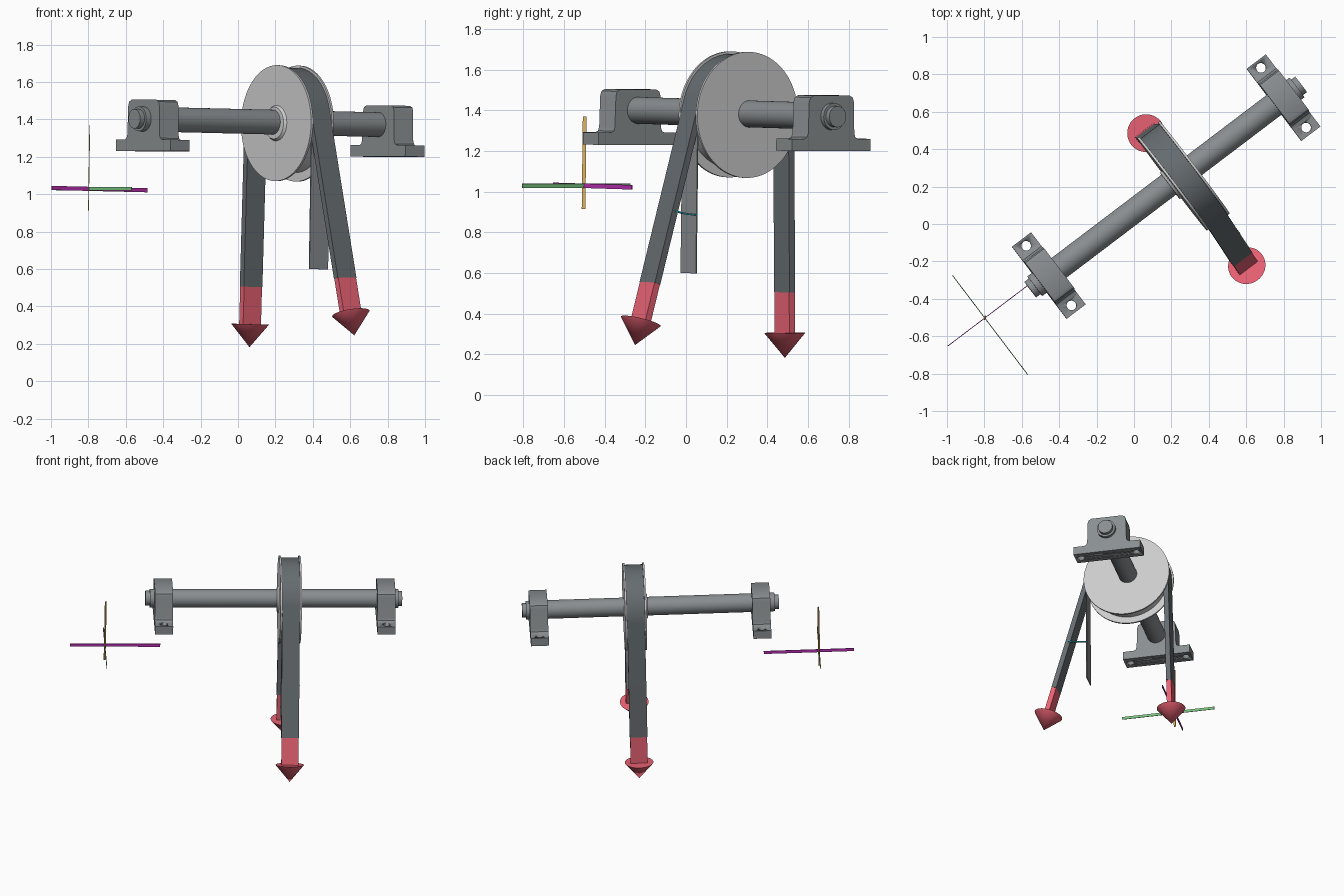
import bpy, bmesh
from math import sin, cos, radians, pi
from mathutils import Matrix, Vector

if "Cube" in bpy.data.objects:
    bpy.data.objects.remove(bpy.data.objects["Cube"])

# Local frame: x along the shaft, -y towards the slanted belt side (v), z up
FRAME = (Matrix.Translation((0.264, 0.257, 1.379))
         @ Matrix.Rotation(radians(37.16), 4, 'Z') @ Matrix.Rotation(radians(1.1), 4, 'Y'))


def material(name, rgb):
    m = bpy.data.materials.new(name)
    m.diffuse_color = (*rgb, 1)
    m.use_nodes = True
    m.node_tree.nodes["Principled BSDF"].inputs["Base Color"].default_value = m.diffuse_color
    return m


RED = material("force_red", (0.80, 0.12, 0.17))
DARK = material("belt_grey", (0.13, 0.15, 0.16))
STEEL = material("steel_grey", (0.25, 0.27, 0.28))
MAGENTA = material("axis_magenta", (0.5, 0.03, 0.45))
GREEN = material("axis_green", (0.2, 0.55, 0.22))
ORANGE = material("axis_orange", (0.75, 0.45, 0.12))
TEAL = material("angle_teal", (0.02, 0.35, 0.45))


def finish(name, bm, mat=None, matrix=Matrix()):
    bmesh.ops.remove_doubles(bm, verts=bm.verts, dist=1e-5)
    bmesh.ops.recalc_face_normals(bm, faces=bm.faces)
    me = bpy.data.meshes.new(name)
    bm.to_mesh(me)
    bm.free()
    for p in me.polygons:
        p.use_smooth = True
    me.set_sharp_from_angle(angle=radians(30))
    if mat:
        me.materials.append(mat)
    ob = bpy.data.objects.new(name, me)
    bpy.context.collection.objects.link(ob)
    ob.matrix_world = FRAME @ matrix
    return ob


def prism(name, pts, x0, x1, mat=None):
    """Extrude a closed (v, z) outline along the shaft direction."""
    bm = bmesh.new()
    f = bm.faces.new([bm.verts.new((x0, -v, z)) for v, z in pts])
    ext = bmesh.ops.extrude_face_region(bm, geom=[f])["geom"]
    bmesh.ops.translate(bm, vec=(x1 - x0, 0, 0),
                        verts=[g for g in ext if isinstance(g, bmesh.types.BMVert)])
    return finish(name, bm, mat)


def lathe(name, profile, mat=None, matrix=Matrix(), n=64):
    """Spin (x, radius) points about the local x axis."""
    bm = bmesh.new()
    vs = [bm.verts.new((x, 0, r)) for x, r in profile]
    es = [bm.edges.new(p) for p in zip(vs, vs[1:])]
    bmesh.ops.spin(bm, geom=vs + es, cent=(0, 0, 0), axis=(1, 0, 0),
                   angle=2 * pi, steps=n, use_merge=True)
    return finish(name, bm, mat, matrix)


def box(name, center, size, mat=None, rot=0):
    bm = bmesh.new()
    bmesh.ops.create_cube(bm, size=1, matrix=Matrix.Diagonal((*size, 1)))
    return finish(name, bm, mat, Matrix.Translation(center) @ Matrix.Rotation(rot, 4, 'Z'))


# Grooved pulley with small hub
lathe("pulley", [(-0.09, 0), (-0.09, 0.085), (-0.076, 0.095), (-0.076, 0.31), (-0.063, 0.31),
                 (-0.063, 0.262), (0.063, 0.262), (0.063, 0.31), (0.076, 0.31), (0.076, 0.0)], n=96)

# Stepped shaft, slightly behind the pulley centre
OFF = 0.01
SHIFT = Matrix.Translation((0, OFF, 0.005))
lathe("shaft", [(-1.02, 0), (-1.02, 0.052), (-0.99, 0.052), (-0.99, 0.066), (0.77, 0.066),
                (0.77, 0.052), (0.797, 0.052), (0.797, 0)], STEEL, SHIFT)

# Pillow-block bearings with bolt holes
half = [(0.242, -0.165), (0.242, -0.105), (0.165, -0.105), (0.149, -0.097), (0.142, -0.078),
        (0.138, 0.075), (0.130, 0.098), (0.110, 0.108)]
outline = [(v - OFF, z) for v, z in half] + [(-v - OFF, z) for v, z in reversed(half)]
for side, u in (("left", -0.893), ("right", 0.682)):
    block = prism(side + "_bearing", outline, u - 0.064, u + 0.064, STEEL)
    for k, s in enumerate((-1, 1)):
        cut = lathe(f"{side}_hole_cutter_{k}", [(-0.1, 0), (-0.1, 0.026), (0.1, 0.026), (0.1, 0)],
                    None, Matrix.Translation((u, OFF + s * 0.2, -0.135))
                    @ Matrix.Rotation(pi / 2, 4, 'Y'), 24)
        cut.hide_render = True
        cut.hide_set(True)
        mod = block.modifiers.new("hole", 'BOOLEAN')
        mod.operation = 'DIFFERENCE'
        mod.object = cut

# Belt wrapped over the pulley, vertical on one side and slanted on the other
P_ANG, Q_ANG = radians(16.2), radians(178.8)
R_IN, R_OUT = 0.263, 0.298


def run(ang, r, length, sign):
    """Point on the straight belt run leaving the pulley at a tangent."""
    return (r * cos(ang) + sign * length * sin(ang), r * sin(ang) - sign * length * cos(ang))


def strip(r):
    arc = [P_ANG + (Q_ANG - P_ANG) * i / 40 for i in range(41)]
    return ([run(P_ANG, r, 0.945, 1)] + [(r * cos(t), r * sin(t)) for t in arc]
            + [run(Q_ANG, r, 0.88, -1)])


prism("belt", strip(R_OUT) + strip(R_IN)[::-1], -0.0625, 0.0625, DARK)

# Force arrows: flat stem and conical head
for name, ang, sign, a, b, tip in (("slanted", P_ANG, 1, 0.945, 1.14, 1.262),
                                   ("vertical", Q_ANG, -1, 0.88, 1.08, 1.203)):
    prism(name + "_arrow_stem",
          [run(ang, R_IN, a, sign), run(ang, R_OUT, a, sign),
           run(ang, R_OUT, b, sign), run(ang, R_IN, b, sign)], -0.06, 0.06, RED)
    v0, z0 = run(ang, 0.28, b, sign)
    v1, z1 = run(ang, 0.28, tip, sign)
    d = Vector((0, v0 - v1, z1 - z0))
    turn = Vector((1, 0, 0)).rotation_difference(d).to_matrix().to_4x4()
    lathe(name + "_arrow_head", [(0, 0), (0, 0.101), (d.length, 0)], RED,
          Matrix.Translation((0, -v0, z0)) @ turn, 48)

# Thin vertical reference strip and the angle arc beside it
box("reference_strip", (0, -0.295, -0.39), (0.125, 0.006, 0.78), STEEL)
arc = [radians(16 * i / 12) for i in range(13)]
prism("angle_arc", [(0.295 + r * sin(t), -r * cos(t))
                    for r, seq in ((0.487, arc), (0.495, arc[::-1])) for t in seq],
      0.058, 0.066, TEAL)

# Coordinate axes as thin ribbons
box("axis_along_shaft", (-1.226, 0.036, -0.375), (0.64, 0.004, 0.022), MAGENTA)
box("axis_across_shaft", (-1.298, -0.011, -0.375), (0.004, 0.668, 0.020), GREEN)
box("axis_upright", (-1.298, 0.036, -0.262), (0.004, 0.018, 0.455), ORANGE, radians(-37.16))
